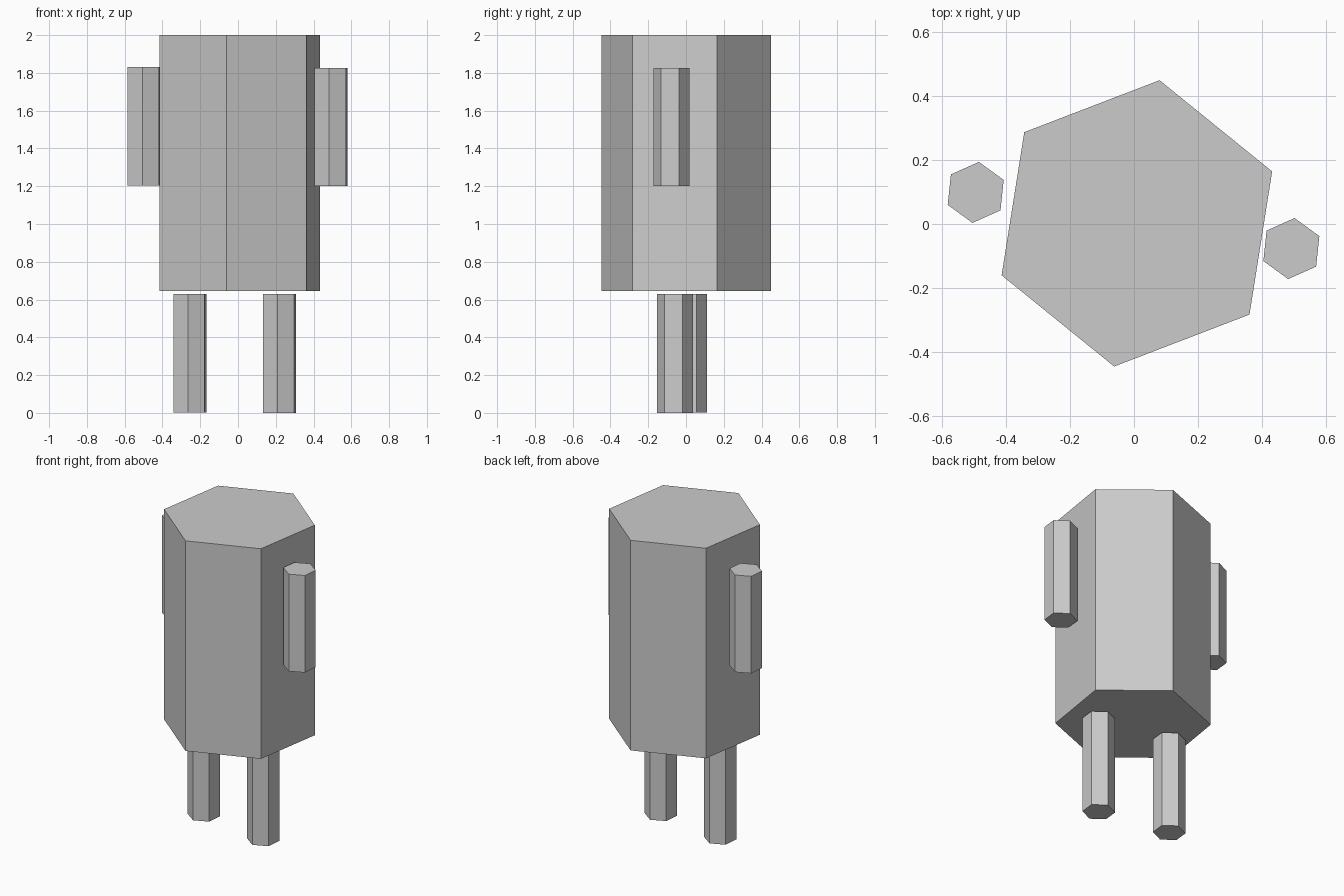
import bpy
from math import radians

cube = bpy.data.objects.get("Cube")
if cube:
    bpy.data.objects.remove(cube, do_unlink=True)

# One plain grey for everything
grey = bpy.data.materials.new("plain grey")
grey.use_nodes = True
colour = (0.6, 0.6, 0.6, 1)
grey.diffuse_color = colour
grey.node_tree.nodes["Principled BSDF"].inputs["Base Color"].default_value = colour


def hex_prism(name, x, y, bottom, top, radius, turn):
    """Upright six-sided prism with its first corner turned from +x."""
    bpy.ops.mesh.primitive_cylinder_add(
        vertices=6, radius=radius, depth=top - bottom,
        location=(x, y, (bottom + top) / 2))
    part = bpy.context.object
    part.name = name
    # The primitive's first corner points along +y, so a turn repeats every 60 degrees
    part.rotation_euler.z = radians(turn - 90)
    part.data.materials.append(grey)
    return part


# Body
hex_prism("body", 0.009, 0.002, 0.645, 2.0, 0.454, 21)

# Arms, hung just off the body
LIMB_RADIUS, LIMB_TURN = 0.096, 24
hex_prism("left_arm", 0.493, -0.077, 1.2, 1.826, LIMB_RADIUS, LIMB_TURN)
hex_prism("right_arm", -0.496, 0.099, 1.204, 1.83, LIMB_RADIUS, LIMB_TURN)

# Legs, ending just under the body
hex_prism("left_leg", 0.22, -0.058, 0.0, 0.63, LIMB_RADIUS, LIMB_TURN)
hex_prism("right_leg", -0.255, 0.016, 0.003, 0.63, LIMB_RADIUS, LIMB_TURN)
